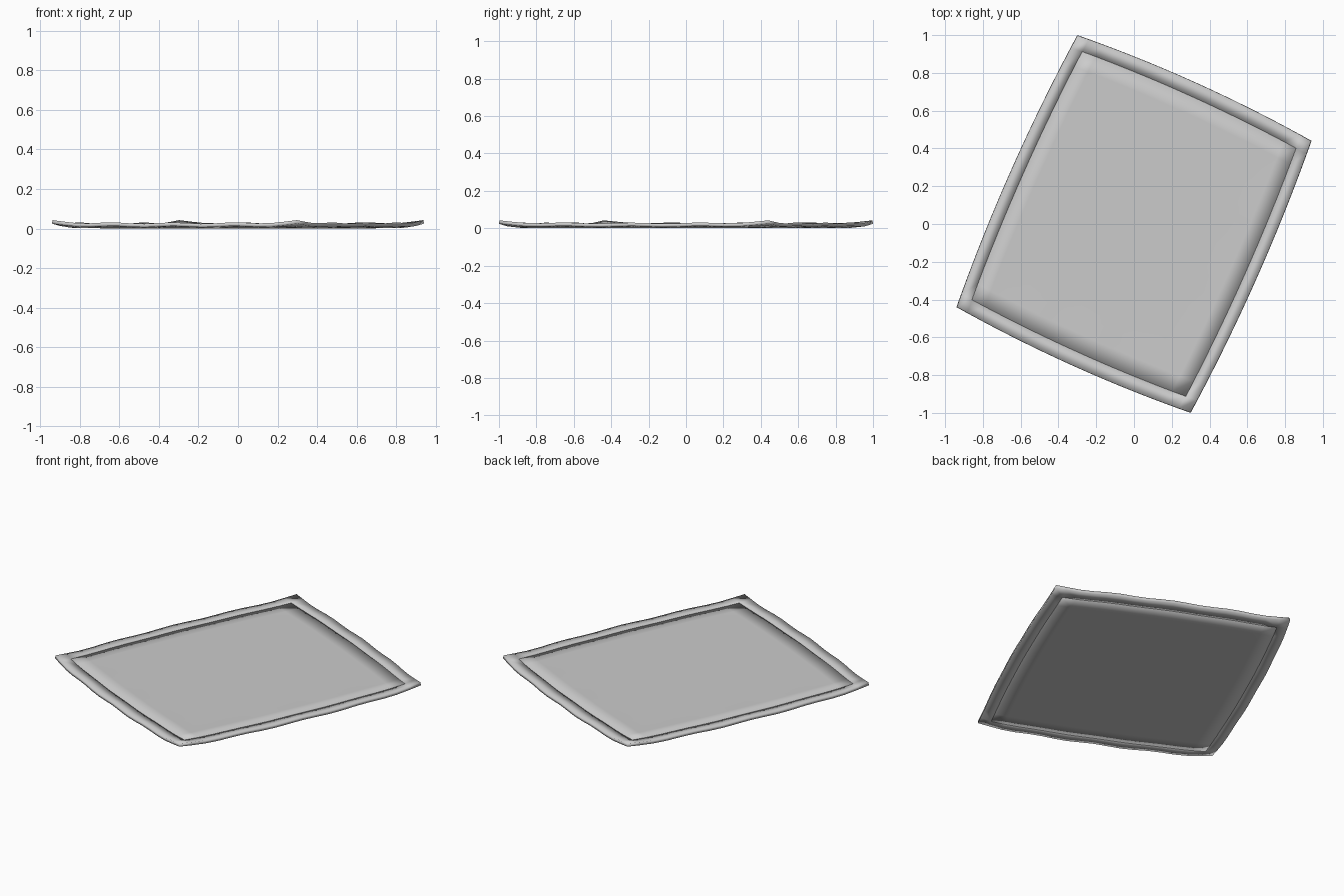
import bpy, bmesh
from math import cos, pi
from mathutils import Vector

if "Cube" in bpy.data.objects:
    bpy.data.objects.remove(bpy.data.objects["Cube"])

INNER = 0.907                      # where the hem meets the woven field
E1 = Vector((0.62, -0.28, 0))      # half short side
E2 = Vector((0.32, 0.72, 0))       # half long side
BULGE = 0.037
N = 16


def surface(u, v, base):
    """Rug surface: bowed rectangle, rippled rim, lifted corners."""
    p = E1 * (u + u * (1 - v * v) * BULGE * 1.2) + E2 * (v + v * (1 - u * u) * BULGE)
    m = max(abs(u), abs(v))
    rim = m ** 6
    ripple = 0.0035 * rim * (abs(v) ** 6 * cos(4 * pi * u) + 0.8 * abs(u) ** 6 * cos(4 * pi * v))
    hem = max(0, (m - INNER) / (1 - INNER)) * 0.004
    p.z = base + ripple + hem + 0.0025 * rim + 0.009 * abs(u * v) ** 6
    return p


def make_part(name, is_hem, base, thickness):
    ticks = [-INNER + 2 * INNER * i / N for i in range(N + 1)]
    if is_hem:
        ticks = [-1] + ticks + [1]
    bm = bmesh.new()
    n = len(ticks)
    rows = [[bm.verts.new(surface(u, v, base)) for u in ticks] for v in ticks]
    for j in range(n - 1):
        for i in range(n - 1):
            if is_hem and 0 < i < n - 2 and 0 < j < n - 2:
                continue
            bm.faces.new((rows[j][i], rows[j][i + 1], rows[j + 1][i + 1], rows[j + 1][i]))
    bmesh.ops.delete(bm, geom=[v for v in bm.verts if not v.link_faces], context='VERTS')
    bmesh.ops.recalc_face_normals(bm, faces=bm.faces)
    if sum(f.normal.z for f in bm.faces) < 0:
        bmesh.ops.reverse_faces(bm, faces=bm.faces)
    me = bpy.data.meshes.new(name)
    bm.to_mesh(me)
    bm.free()
    ob = bpy.data.objects.new(name, me)
    bpy.context.collection.objects.link(ob)
    # thickness grows upward from the underside
    mod = ob.modifiers.new("thickness", 'SOLIDIFY')
    mod.thickness = thickness
    mod.offset = 1
    bpy.context.view_layer.objects.active = ob
    ob.select_set(True)
    bpy.ops.object.shade_smooth_by_angle(angle=0.5)
    ob.select_set(False)


# central field and surrounding hem
make_part("rug_field", False, 0.001, 0.021)
make_part("rug_hem", True, 0.003, 0.018)
